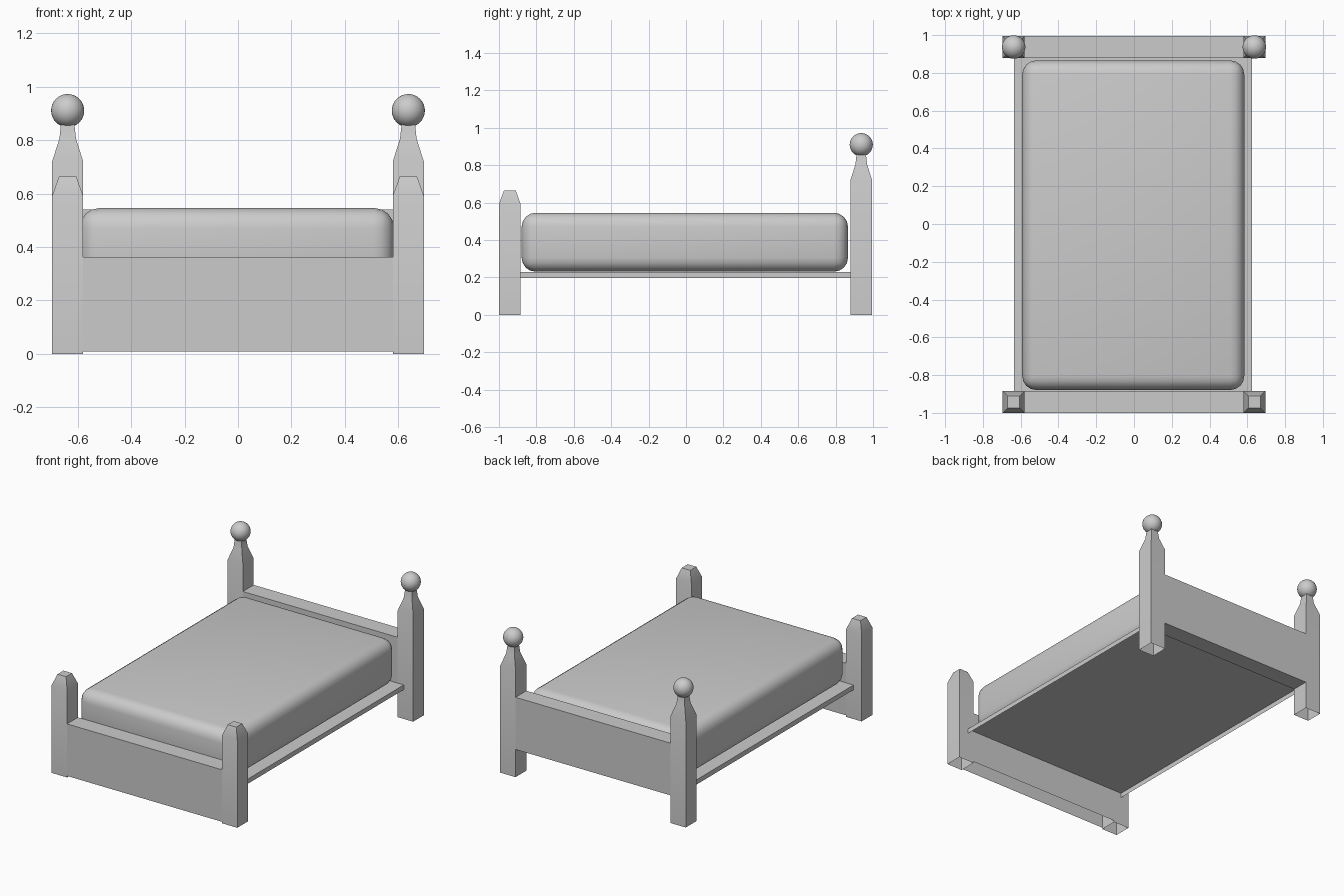
import bpy, bmesh
from math import radians
from mathutils import Vector

if "Cube" in bpy.data.objects:
    bpy.data.objects.remove(bpy.data.objects["Cube"])


def finish(name, bm):
    mesh = bpy.data.meshes.new(name)
    bm.to_mesh(mesh)
    bm.free()
    obj = bpy.data.objects.new(name, mesh)
    bpy.context.collection.objects.link(obj)
    return obj


def smooth(obj, angle=35):
    bpy.ops.object.select_all(action='DESELECT')
    bpy.context.view_layer.objects.active = obj
    obj.select_set(True)
    bpy.ops.object.shade_smooth_by_angle(angle=radians(angle))


def box(name, lo, hi, open_bottom=False):
    lo, hi = Vector(lo), Vector(hi)
    bm = bmesh.new()
    bmesh.ops.create_cube(bm, size=1)
    for v in bm.verts:
        v.co = (lo + hi) / 2 + v.co * (hi - lo)
    bmesh.ops.recalc_face_normals(bm, faces=bm.faces[:])
    if open_bottom:
        under = [f for f in bm.faces if f.normal.z < -0.9]
        bmesh.ops.delete(bm, geom=under, context='FACES_ONLY')
    return finish(name, bm)


def post(name, x, y, profile):
    """Square post lofted through (height, half width); open underneath."""
    bm = bmesh.new()
    rings = [[bm.verts.new((x + sx * h, y + sy * h, z))
              for sx, sy in ((-1, -1), (1, -1), (1, 1), (-1, 1))]
             for z, h in profile]
    for a, b in zip(rings, rings[1:]):
        for i in range(4):
            j = (i + 1) % 4
            bm.faces.new((a[i], a[j], b[j], b[i]))
    bm.faces.new(rings[-1])
    smooth(finish(name, bm))


POST_X, HALF = 0.637, 0.058
FOOT_Y, HEAD_Y = -0.942, 0.937
foot_profile = [(0, HALF), (0.592, HALF), (0.664, 0.032)]
head_profile = [(0, HALF), (0.72, HALF), (0.805, 0.031), (0.87, 0.024)]

# Posts, with ball finials at the head end
for side, sx in (("left", -1), ("right", 1)):
    post("foot_post_" + side, sx * POST_X, FOOT_Y, foot_profile)
    post("head_post_" + side, sx * POST_X, HEAD_Y, head_profile)
    bpy.ops.mesh.primitive_uv_sphere_add(segments=32, ring_count=16, radius=0.062,
                                         location=(sx * POST_X, HEAD_Y, 0.910))
    bpy.context.object.name = "ball_finial_" + side
    bpy.ops.object.shade_smooth()

# End boards, flush with the posts
inner = POST_X - HALF
box("footboard", (-inner, FOOT_Y - HALF, 0.01), (inner, FOOT_Y + HALF, 0.362), open_bottom=True)
box("headboard", (-inner, HEAD_Y - HALF, 0.187), (inner, HEAD_Y + HALF, 0.54))

# Base tray, open underneath
box("bed_base", (-0.635, -0.89, 0.198), (0.625, 0.885, 0.23), open_bottom=True)

# Rounded mattress
mattress = box("mattress", (-0.592, -0.879, 0.231), (0.584, 0.866, 0.546))
bevel = mattress.modifiers.new("rounded_edges", 'BEVEL')
bevel.width = 0.075
bevel.segments = 4
for p in mattress.data.polygons:
    p.use_smooth = True
